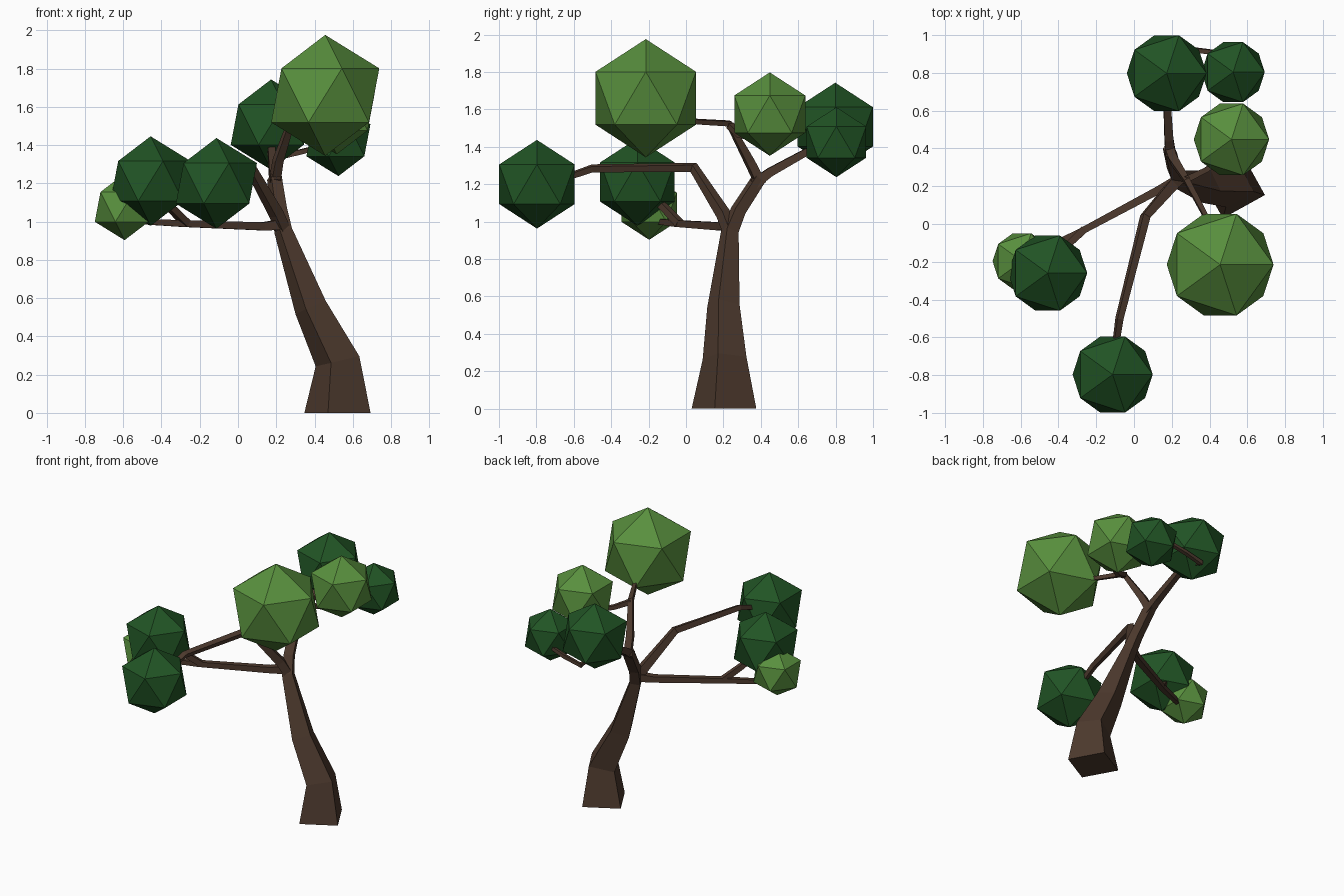
import bpy, bmesh, math
from mathutils import Vector

cube = bpy.data.objects.get("Cube")
if cube:
    bpy.data.objects.remove(cube, do_unlink=True)


def material(name, rgb):
    m = bpy.data.materials.new(name)
    m.use_nodes = True
    color = (*rgb, 1)
    m.diffuse_color = color
    m.node_tree.nodes["Principled BSDF"].inputs["Base Color"].default_value = color
    return m


bark = material("bark brown", (0.075, 0.042, 0.027))
dark_green = material("dark green", (0.015, 0.088, 0.018))
light_green = material("light green", (0.098, 0.275, 0.047))


def finish(name, bm, mat):
    bmesh.ops.recalc_face_normals(bm, faces=bm.faces)
    mesh = bpy.data.meshes.new(name)
    bm.to_mesh(mesh)
    bm.free()
    mesh.materials.append(mat)
    obj = bpy.data.objects.new(name, mesh)
    bpy.context.collection.objects.link(obj)
    return obj


def limb(name, path, corner=None):
    """Square tapered tube along (x, y, z, radius) points."""
    pts = [Vector(p[:3]) for p in path]
    dirs = [(b - a).normalized() for a, b in zip(pts, pts[1:])]
    bm = bmesh.new()
    rings = []
    for i, p in enumerate(path):
        before, after = dirs[max(i - 1, 0)], dirs[min(i, len(dirs) - 1)]
        t = (before + after).normalized()
        if corner is None:
            side = t.orthogonal() if abs(t.z) > 0.95 else t.cross(Vector((0, 0, 1))).normalized()
            corner = side.normalized() + t.cross(side).normalized()
        u = (corner - t * corner.dot(t)).normalized()
        corner = u
        v = t.cross(u)
        rings.append([bm.verts.new(pts[i] + d * p[3]) for d in (u, v, -u, -v)])
    for a, b in zip(rings, rings[1:]):
        for k in range(4):
            n = (k + 1) % 4
            bm.faces.new((a[k], a[n], b[n], b[k]))
    bm.faces.new(rings[0][::-1])
    bm.faces.new(rings[-1])
    return finish(name, bm, bark)


def leaf_ball(name, center, radius, mat):
    bm = bmesh.new()
    bmesh.ops.create_icosphere(bm, subdivisions=1, radius=radius)
    bmesh.ops.translate(bm, verts=bm.verts, vec=center)
    finish(name, bm, mat)


# Leaning trunk, continuing into the upper fork
twist = math.radians(-16)
limb("trunk", [(0.52, 0.203, 0, 0.18), (0.52, 0.206, 0.27, 0.122),
               (0.38, 0.2, 0.55, 0.09), (0.237, 0.235, 0.95, 0.05),
               (0.215, 0.28, 1.06, 0.045), (0.19, 0.39, 1.23, 0.042)],
     Vector((math.cos(twist), math.sin(twist), 0)))
# Flat the base ring against the ground
for vert in bpy.data.objects["trunk"].data.vertices[:4]:
    vert.co.z = 0

# Branches
limb("right_branch", [(0.235, 0.235, 0.985, 0.04), (0.13, 0.18, 0.975, 0.03),
                      (-0.29, -0.045, 0.99, 0.025), (-0.5, -0.14, 1.0, 0.02)])
limb("right_twig", [(-0.27, -0.035, 0.99, 0.028), (-0.36, -0.12, 1.08, 0.025),
                    (-0.44, -0.24, 1.17, 0.02)])
limb("front_branch", [(0.24, 0.235, 0.95, 0.04), (0.2, 0.2, 1.04, 0.04),
                      (0.06, 0.04, 1.29, 0.03), (-0.077, -0.5, 1.285, 0.024),
                      (-0.1, -0.66, 1.23, 0.02)])
limb("back_branch", [(0.195, 0.36, 1.2, 0.04), (0.185, 0.45, 1.265, 0.033),
                     (0.175, 0.64, 1.37, 0.027), (0.172, 0.8, 1.46, 0.02)])
limb("back_twig", [(0.175, 0.72, 1.41, 0.022), (0.2, 0.92, 1.335, 0.02),
                   (0.33, 0.92, 1.365, 0.018), (0.5, 0.9, 1.41, 0.015)])
limb("top_branch", [(0.19, 0.4, 1.2, 0.035), (0.21, 0.34, 1.32, 0.032),
                    (0.28, 0.23, 1.525, 0.022), (0.37, 0.06, 1.535, 0.018),
                    (0.44, -0.1, 1.56, 0.015)])
limb("top_twig", [(0.275, 0.235, 1.515, 0.024), (0.38, 0.285, 1.465, 0.02),
                  (0.5, 0.37, 1.44, 0.016)])

# Foliage balls
leaf_ball("top_foliage", (0.456, -0.215, 1.66), 0.316, light_green)
leaf_ball("upper_foliage", (0.516, 0.448, 1.575), 0.223, light_green)
leaf_ball("low_right_foliage", (-0.593, -0.197, 1.077), 0.174, light_green)
leaf_ball("right_foliage", (-0.457, -0.26, 1.212), 0.234, dark_green)
leaf_ball("front_foliage", (-0.113, -0.797, 1.2), 0.237, dark_green)
leaf_ball("back_foliage", (0.173, 0.798, 1.507), 0.236, dark_green)
leaf_ball("back_left_foliage", (0.525, 0.804, 1.425), 0.187, dark_green)
